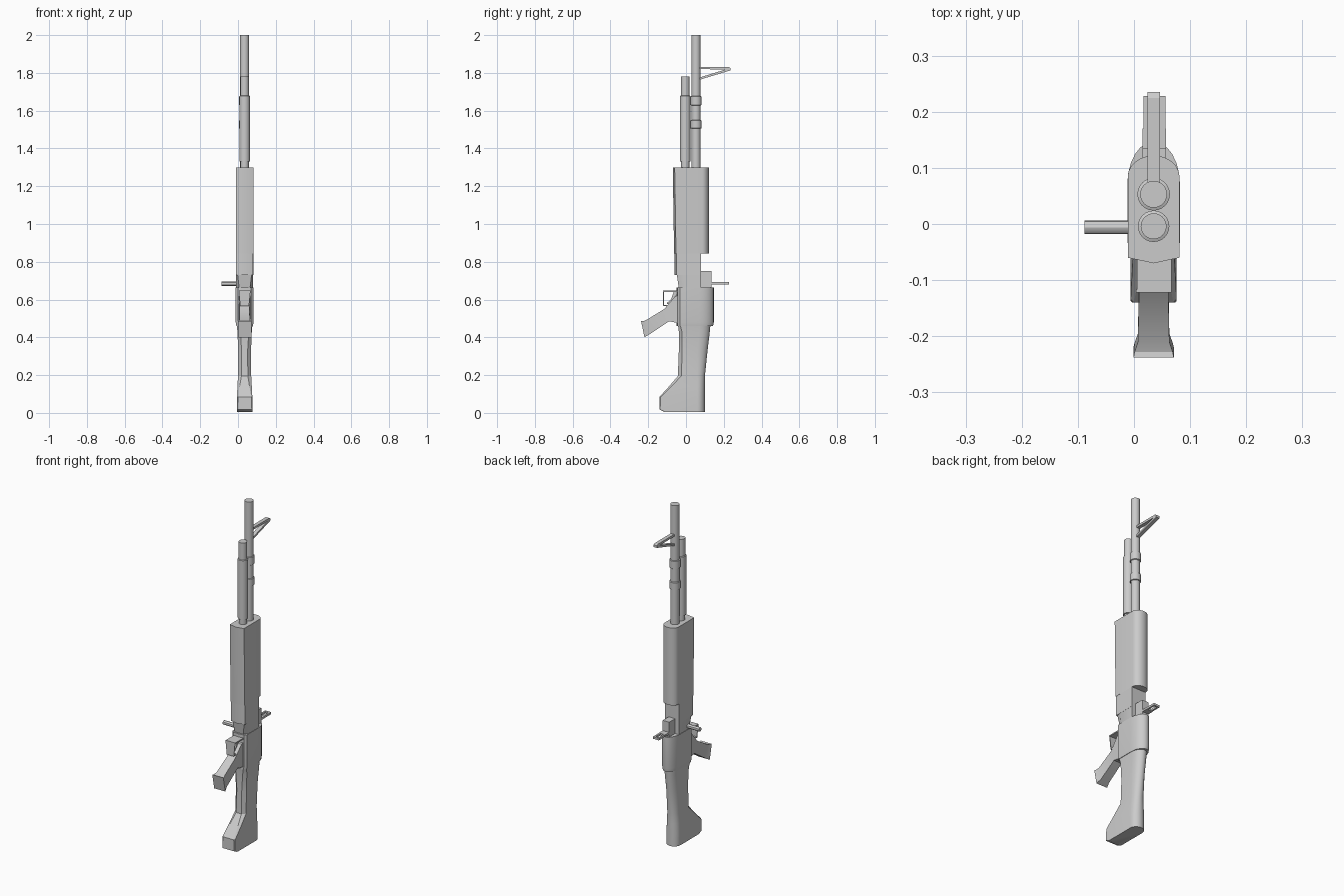
import bpy, bmesh, math
from mathutils import Vector

if bpy.data.objects.get("Cube"):
    bpy.data.objects.remove(bpy.data.objects["Cube"])

grey = bpy.data.materials.new("light_grey")
grey.use_nodes = True
grey.diffuse_color = (0.6, 0.6, 0.6, 1)
grey.node_tree.nodes["Principled BSDF"].inputs["Base Color"].default_value = (0.6, 0.6, 0.6, 1)
CX = 0.035  # centre plane of the rifle


def finish(name, bm):
    bmesh.ops.recalc_face_normals(bm, faces=bm.faces)
    mesh = bpy.data.meshes.new(name)
    bm.to_mesh(mesh)
    bm.free()
    mesh.materials.append(grey)
    obj = bpy.data.objects.new(name, mesh)
    bpy.context.collection.objects.link(obj)
    bpy.ops.object.select_all(action='DESELECT')
    obj.select_set(True)
    bpy.context.view_layer.objects.active = obj
    bpy.ops.object.shade_smooth_by_angle(angle=math.radians(30))
    return obj


def loft(name, rings):
    """Skin a stack of equal-length point rings and cap both ends."""
    bm = bmesh.new()
    loops = [[bm.verts.new(p) for p in ring] for ring in rings]
    n = len(loops[0])
    for a, b in zip(loops, loops[1:]):
        for i in range(n):
            j = (i + 1) % n
            bm.faces.new((a[i], a[j], b[j], b[i]))
    bm.faces.new(loops[0])
    bm.faces.new(loops[-1])
    return finish(name, bm)


def prism(name, profile, half, cx=CX):
    """Extrude a (y, z) side profile across x."""
    return loft(name, [[(cx + s * half, y, z) for y, z in profile] for s in (-1, 1)])


def box(name, x, y, z):
    return prism(name, [(y[0], z[0]), (y[1], z[0]), (y[1], z[1]), (y[0], z[1])],
                 (x[1] - x[0]) / 2, (x[0] + x[1]) / 2)


def turned(name, y, steps, sides=24):
    """Upright round part from (z, radius) steps."""
    turn = [2 * math.pi * i / sides for i in range(sides)]
    return loft(name, [[(CX + r * math.cos(t), y + r * math.sin(t), z) for t in turn]
                       for z, r in steps])


def section(half, front, shoulder, back, z, nose=0.01, chamfer=0.0, tip=0.0):
    """Cross-section: pointed front, straight sides, rounded back."""
    ring = [(CX, front - nose, z), (CX + half - chamfer, front, z),
            (CX + half, front + chamfer, z)]
    for i in range(13):
        t = math.pi * i / 12
        ring.append((CX + (half - tip * math.sin(t)) * math.cos(t),
                     shoulder + (back - shoulder) * math.sin(t), z))
    return ring + [(CX - half, front + chamfer, z), (CX - half + chamfer, front, z)]


# Barrel with two collars, and the tube in front of it
turned("barrel", 0.053, [(1.28, 0.024), (1.505, 0.024), (1.507, 0.029), (1.548, 0.029),
                         (1.55, 0.024), (1.627, 0.024), (1.63, 0.029), (1.675, 0.029),
                         (1.677, 0.024), (2.0, 0.024)])
turned("gas_tube", -0.004, [(1.28, 0.022), (1.33, 0.022), (1.331, 0.028), (1.678, 0.028),
                            (1.68, 0.023), (1.78, 0.023)])

# Front sight, an open triangular loop
prism("front_sight_top", [(0.07, 1.82), (0.225, 1.818), (0.235, 1.826), (0.225, 1.832),
                          (0.07, 1.832)], 0.011)
prism("front_sight_brace", [(0.07, 1.763), (0.235, 1.813), (0.235, 1.826), (0.07, 1.775)], 0.011)

# Handguard with a notch at its lower back
loft("handguard", [section(0.046, -0.053, 0.085, 0.122, 0.845),
                   section(0.046, -0.06, 0.085, 0.122, 1.3)])
loft("handguard_lower", [
    [(CX - 0.045, -0.05, z), (CX, -0.06, z), (CX + 0.045, -0.05, z),
     (CX + 0.046, 0.08, z), (CX - 0.046, 0.08, z)] for z in (0.73, 0.85)])

# Receiver, its neck and the stock
loft("receiver_neck", [[(CX - w, f, z), (CX + w, f, z), (CX + 0.045, f + 0.03, z),
                        (CX + 0.045, 0.08, z), (CX - 0.045, 0.08, z), (CX - 0.045, f + 0.03, z)]
                       for z, w, f in ((0.64, 0.026, -0.035), (0.74, 0.038, -0.05))])
loft("receiver", [section(0.044, -0.045, 0.07, 0.143, 0.46, 0.004, 0.012),
                  section(0.047, -0.045, 0.07, 0.147, 0.48, 0.004, 0.012),
                  section(0.047, -0.045, 0.07, 0.147, 0.665, 0.004, 0.012)])
loft("stock", [section(h, f, s, b, z, 0.0, c) for h, f, s, b, z, c in (
    (0.041, -0.115, 0.06, 0.1, 0.006, 0.003),
    (0.041, -0.14, 0.06, 0.1, 0.018, 0.003),
    (0.041, -0.14, 0.06, 0.1, 0.085, 0.006),
    (0.038, -0.09, 0.06, 0.1, 0.14, 0.012),
    (0.035, -0.043, 0.06, 0.1, 0.195, 0.018),
    (0.034, -0.038, 0.06, 0.114, 0.33, 0.018),
    (0.038, -0.038, 0.07, 0.126, 0.43, 0.016),
    (0.042, -0.043, 0.07, 0.13, 0.47, 0.012))])

# Rear sight block and aperture frame
box("rear_sight_block", (0.015, 0.057), (0.07, 0.135), (0.655, 0.752))
box("rear_sight_base", (0.015, 0.057), (0.13, 0.17), (0.68, 0.692))
for side, x in (("right", 0.017), ("left", 0.046)):
    box("rear_sight_arm_" + side, (x, x + 0.01), (0.165, 0.226), (0.68, 0.692))
box("rear_sight_end", (0.017, 0.056), (0.216, 0.228), (0.68, 0.692))

# Charging handle
loft("charging_handle", [[(x, -0.006 + 0.012 * math.cos(t), 0.683 + 0.012 * math.sin(t))
                          for t in [math.pi * i / 6 for i in range(12)]]
                         for x in (-0.088, 0.0)])

# Trigger guard of thin plates, and trigger
box("trigger_guard_top", (0.005, 0.067), (-0.122, -0.03), (0.64, 0.647))
loft("trigger_guard_front", [[(CX - w, -0.122, z), (CX + w, -0.122, z),
                              (CX + w, -0.117, z), (CX - w, -0.117, z)]
                             for z, w in ((0.565, 0.023), (0.645, 0.031))])
box("trigger_guard_bottom", (0.012, 0.058), (-0.122, -0.07), (0.565, 0.571))
prism("trigger", [(-0.1, 0.575), (-0.075, 0.585), (-0.04, 0.64), (-0.065, 0.64),
                  (-0.08, 0.6), (-0.1, 0.583)], 0.008)

# Pistol grip with a flared base
loft("pistol_grip", [[(CX - w, y0, z0), (CX + w, y0, z0), (CX + w, y1, z1), (CX - w, y1, z1)]
                     for w, y0, z0, y1, z1 in (
    (0.036, -0.238, 0.487, -0.22, 0.4),
    (0.034, -0.228, 0.485, -0.212, 0.405),
    (0.028, -0.21, 0.492, -0.195, 0.415),
    (0.026, -0.115, 0.55, -0.09, 0.485),
    (0.03, -0.06, 0.615, -0.04, 0.475),
    (0.03, -0.02, 0.625, -0.02, 0.475))])
